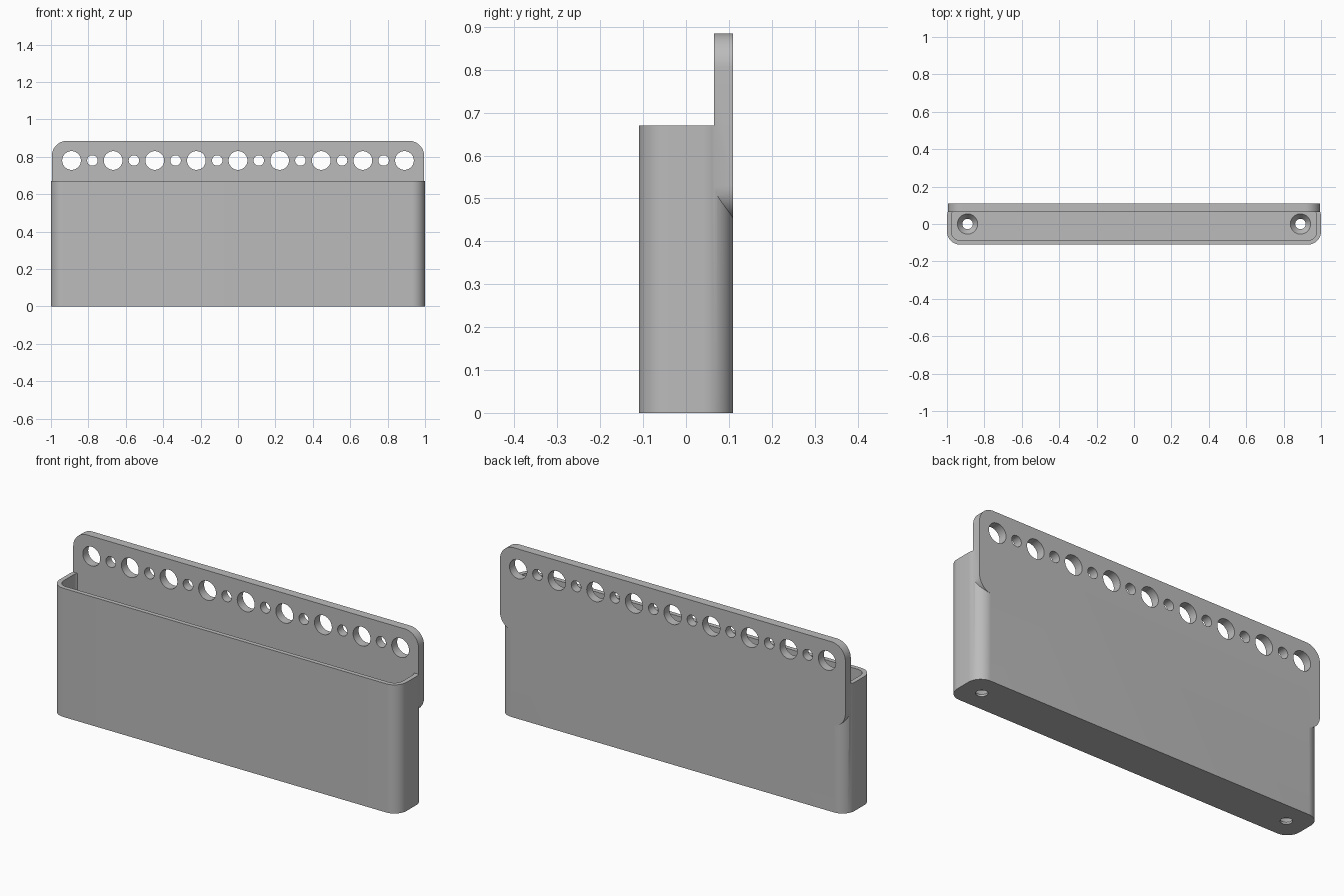
import bpy
import bmesh
from math import radians, sin, cos, pi
from mathutils import Matrix

if "Cube" in bpy.data.objects:
    bpy.data.objects.remove(bpy.data.objects["Cube"], do_unlink=True)

# Single grey plastic
grey = bpy.data.materials.new("grey plastic")
grey.use_nodes = True
colour = (0.5, 0.5, 0.5, 1)
grey.diffuse_color = colour
grey.node_tree.nodes["Principled BSDF"].inputs["Base Color"].default_value = colour


def add_object(name, bm):
    bmesh.ops.recalc_face_normals(bm, faces=bm.faces)
    mesh = bpy.data.meshes.new(name)
    bm.to_mesh(mesh)
    bm.free()
    mesh.materials.append(grey)
    obj = bpy.data.objects.new(name, mesh)
    bpy.context.collection.objects.link(obj)
    return obj


def rounded_slab(name, half_w, half_h, radius, depth, matrix, steps=16):
    """Rounded rectangle in local xy, extruded along local z."""
    bm = bmesh.new()
    verts = []
    for i, (sx, sy) in enumerate([(1, 1), (-1, 1), (-1, -1), (1, -1)]):
        for k in range(steps + 1):
            a = (i + k / steps) * pi / 2
            verts.append(bm.verts.new((sx * (half_w - radius) + radius * cos(a),
                                       sy * (half_h - radius) + radius * sin(a), 0)))
    face = bm.faces.new(verts)
    top = bmesh.ops.extrude_face_region(bm, geom=[face])["geom"]
    bmesh.ops.translate(bm, vec=(0, 0, depth),
                        verts=[g for g in top if isinstance(g, bmesh.types.BMVert)])
    bmesh.ops.transform(bm, matrix=matrix, verts=bm.verts)
    return add_object(name, bm)


def cone(bm, r1, r2, depth, matrix):
    bmesh.ops.create_cone(bm, cap_ends=True, segments=48, radius1=r1,
                          radius2=r2, depth=depth, matrix=matrix)


def combine(target, tool, operation):
    mod = target.modifiers.new(operation.lower(), 'BOOLEAN')
    mod.operation = operation
    mod.solver = 'EXACT'
    mod.object = tool
    bpy.context.view_layer.objects.active = target
    bpy.ops.object.modifier_apply(modifier=mod.name)
    bpy.data.objects.remove(tool, do_unlink=True)


WALL, FLOOR, BACK = 0.023, 0.045, 0.11
HOLE_X, HOLE_Z, COUNT = 0.89, 0.78, 17
upright = Matrix.Rotation(radians(90), 4, 'X')

# Open tray with rounded upright corners
tray = rounded_slab("tool_tray", 1, BACK, 0.07, 0.67, Matrix())
cavity = rounded_slab("cavity_cutter", 1 - WALL, BACK - WALL, 0.07 - WALL, 0.8,
                      Matrix.Translation((0, 0, FLOOR)))
combine(tray, cavity, 'DIFFERENCE')

# Rounded back plate rising above the tray
plate = rounded_slab("back_plate", 0.995, 0.2175, 0.08, 0.045,
                     Matrix.Translation((0, BACK, 0.6675)) @ upright)
combine(tray, plate, 'UNION')

# Alternating large and small holes through the plate
bm = bmesh.new()
for i in range(COUNT):
    x = HOLE_X * (2 * i / (COUNT - 1) - 1)
    r = 0.028 if i % 2 else 0.05
    cone(bm, r, r, 0.2, Matrix.Translation((x, BACK, HOLE_Z)) @ upright)
combine(tray, add_object("plate_hole_cutter", bm), 'DIFFERENCE')

# Countersunk drain holes in the floor
bm = bmesh.new()
for x in (-HOLE_X, HOLE_X):
    cone(bm, 0.028, 0.028, 0.1, Matrix.Translation((x, 0, 0)))
combine(tray, add_object("drain_cutter", bm), 'DIFFERENCE')
bm = bmesh.new()
for x in (-HOLE_X, HOLE_X):
    cone(bm, 0.028, 0.058, 0.04, Matrix.Translation((x, 0, FLOOR - 0.015)))
combine(tray, add_object("countersink_cutter", bm), 'DIFFERENCE')

# Smooth curves, sharp edges
bpy.ops.object.select_all(action='DESELECT')
tray.select_set(True)
bpy.context.view_layer.objects.active = tray
bpy.ops.object.shade_smooth_by_angle(angle=radians(30))
